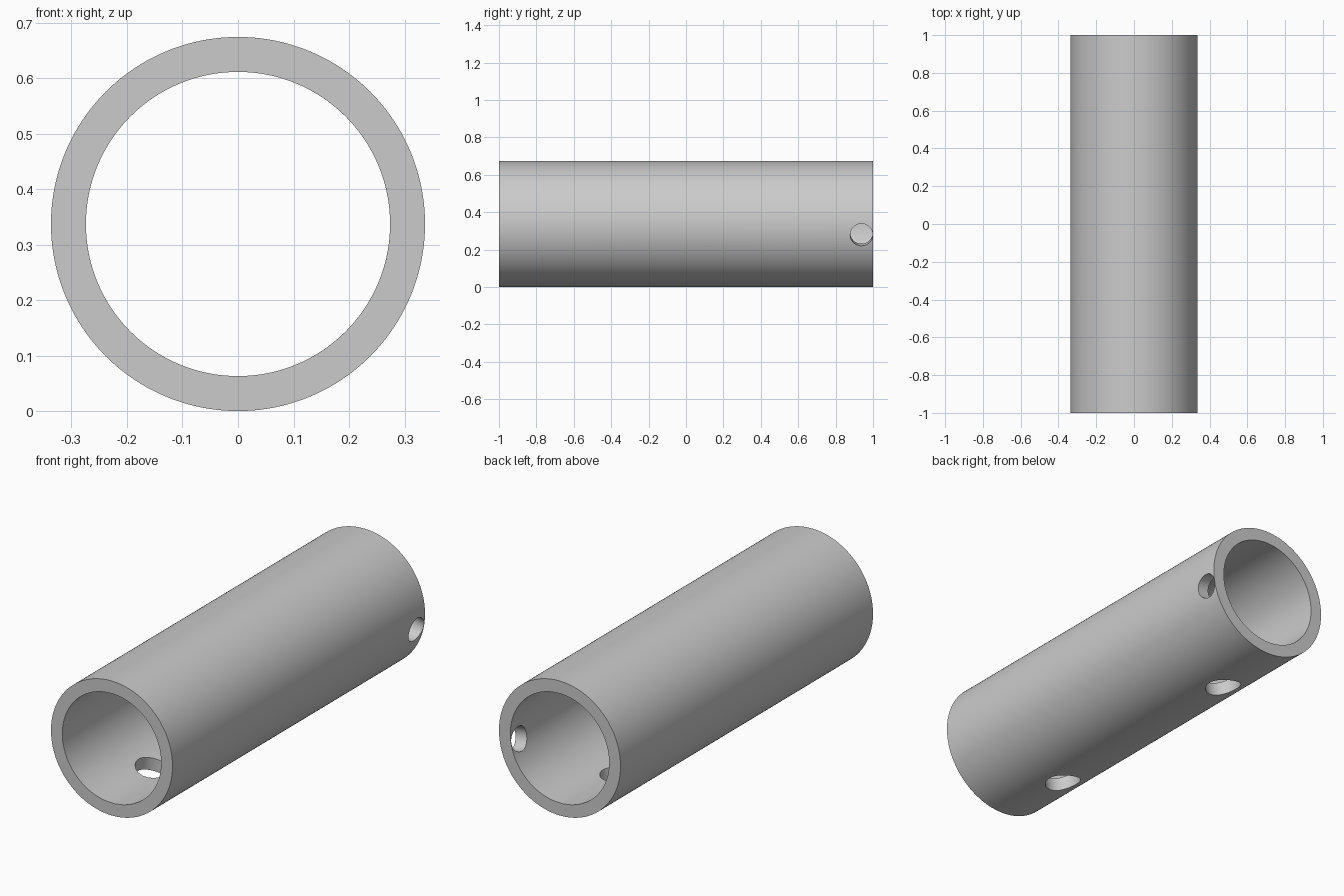
import bpy
import math
from mathutils import Vector

if "Cube" in bpy.data.objects:
    bpy.data.objects.remove(bpy.data.objects["Cube"])

R_OUT, R_IN, LENGTH = 0.337, 0.274, 2.0
TILT = math.radians(10)          # the drilled holes are turned about the tube axis
CENTRE = Vector((0, 0, R_OUT))


def cylinder(name, radius, depth, location, direction, sides):
    bpy.ops.mesh.primitive_cylinder_add(vertices=sides, radius=radius, depth=depth, location=location)
    obj = bpy.context.object
    obj.name = name
    obj.rotation_euler = direction.to_track_quat('Z', 'Y').to_euler()
    return obj


def cut(target, cutter):
    mod = target.modifiers.new(cutter.name, 'BOOLEAN')
    mod.operation = 'DIFFERENCE'
    mod.solver = 'EXACT'
    mod.object = cutter
    bpy.context.view_layer.objects.active = target
    bpy.ops.object.modifier_apply(modifier=mod.name)
    bpy.data.objects.remove(cutter, do_unlink=True)


# Hollow tube lying along y
axis = Vector((0, 1, 0))
tube = cylinder("tube", R_OUT, LENGTH, CENTRE, axis, 160)
cut(tube, cylinder("bore", R_IN, LENGTH + 0.2, CENTRE, axis, 160))

# Radial holes through one wall: one on the side, two underneath
side = Vector((math.cos(TILT), 0, -math.sin(TILT)))
below = Vector((-math.sin(TILT), 0, -math.cos(TILT)))
for name, direction, y, radius in (("side_hole", side, 0.938, 0.06),
                                   ("rear_bottom_hole", below, 0.6, 0.086),
                                   ("front_bottom_hole", below, -0.6, 0.086)):
    place = CENTRE + direction * 0.3 + Vector((0, y, 0))
    cut(tube, cylinder(name, radius, 0.3, place, direction, 64))

# Smooth walls with crisp rims
bpy.ops.object.select_all(action='DESELECT')
tube.select_set(True)
bpy.context.view_layer.objects.active = tube
bpy.ops.object.shade_smooth_by_angle(angle=math.radians(30))
